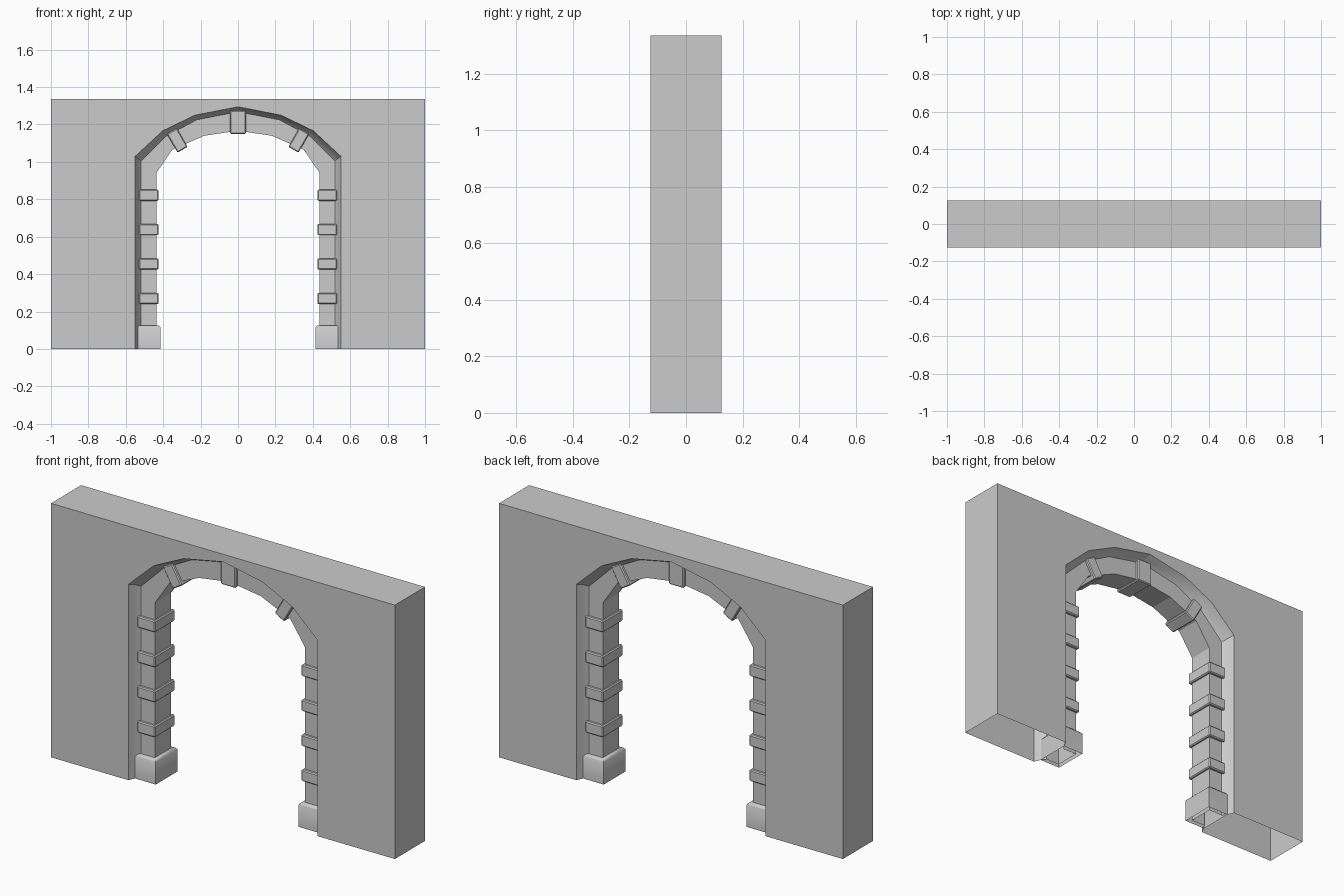
import bpy, bmesh, math
from mathutils import Vector, Matrix

if "Cube" in bpy.data.objects:
    bpy.data.objects.remove(bpy.data.objects["Cube"])

stone = bpy.data.materials.new("grey stone")
stone.use_nodes = True
GREY = (0.6, 0.6, 0.6, 1)
stone.diffuse_color = GREY
stone.node_tree.nodes["Principled BSDF"].inputs["Base Color"].default_value = GREY

HALF_W, HALF_D, HEIGHT = 1.0, 0.125, 1.335
FRAME_D, BAND_D, BASE_D = 0.067, 0.083, 0.091


def finish(bm, name, smooth=None):
    mesh = bpy.data.meshes.new(name)
    bm.to_mesh(mesh)
    bm.free()
    mesh.materials.append(stone)
    obj = bpy.data.objects.new(name, mesh)
    bpy.context.collection.objects.link(obj)
    if smooth:
        bpy.ops.object.select_all(action='DESELECT')
        obj.select_set(True)
        bpy.context.view_layer.objects.active = obj
        bpy.ops.object.shade_smooth_by_angle(angle=math.radians(smooth))
    return obj


def orient(bm, wanted):
    """Turn every face so that its normal follows wanted(centre)."""
    bm.normal_update()
    for f in bm.faces:
        if f.normal.dot(wanted(f.calc_center_median())) < 0:
            f.normal_flip()


def arch(half):
    """Full opening outline from the right foot over the crown."""
    return [(-x, z) for x, z in half] + [(x, z) for x, z in reversed(half[:-1])]


def blend(a, b, t):
    return [(p[0] + (q[0] - p[0]) * t, p[1] + (q[1] - p[1]) * t) for p, q in zip(a, b)]


def loft(name, rings, smooth=None):
    """Strip through outlines placed at successive depths."""
    bm = bmesh.new()
    rows = [[bm.verts.new((x, y, z)) for x, z in pts] for pts, y in rings]
    for r, s in zip(rows, rows[1:]):
        for i in range(len(r) - 1):
            bm.faces.new((r[i], r[i + 1], s[i + 1], s[i]))
    orient(bm, lambda c: Vector((0, math.copysign(0.6, c.y) if abs(c.y) > 0.01 else 0, 0.5)) - c)
    return finish(bm, name, smooth)


def block(name, size, place, bevel=0.005, open_bottom=False, smooth=None):
    bm = bmesh.new()
    bmesh.ops.create_cube(bm, size=1, matrix=Matrix.Diagonal((*size, 1)))
    if open_bottom:
        low = [f for f in bm.faces if f.normal.z < -0.5]
        bmesh.ops.delete(bm, geom=low, context='FACES_ONLY')
        edges = [e for e in bm.edges if all(v.co.z > 0 for v in e.verts)]
    else:
        edges = list(bm.edges)
    bmesh.ops.bevel(bm, geom=edges, offset=bevel, segments=1, affect='EDGES')
    bm.transform(place)
    return finish(bm, name, smooth)


# Opening outlines: wall edge, frame edge, inner edge
outer = arch([(0.55, 0), (0.55, 1.03), (0.402, 1.167), (0.23, 1.25), (0, 1.295)])
frame = arch([(0.518, 0), (0.518, 1.005), (0.385, 1.137), (0.22, 1.225), (0, 1.268)])
inner = arch([(0.437, 0), (0.437, 0.94), (0.352, 1.065), (0.18, 1.14), (0, 1.167)])

# Wall shell, open underneath
bm = bmesh.new()
box = [(HALF_W, 0), (HALF_W, HEIGHT), (-HALF_W, HEIGHT), (-HALF_W, 0)]
sides = []
for y in (-HALF_D, HALF_D):
    verts = [bm.verts.new((x, y, z)) for x, z in box + outer]
    bm.faces.new(verts)
    sides.append(verts)
for i in range(3):
    bm.faces.new((sides[0][i], sides[0][i + 1], sides[1][i + 1], sides[1][i]))
orient(bm, lambda c: Vector((c.x if abs(c.x) > 0.9 else 0, c.y * 9, max(0, c.z - 1.3))))
finish(bm, "wall")

# Splayed reveals, front and back
step = blend(outer, frame, 0.53)
for name, s in (("front_reveal", -1), ("back_reveal", 1)):
    loft(name, [(outer, s * HALF_D), (step, s * 0.085), (frame, s * FRAME_D)], 20)

# Recessed arch frame
loft("arch_frame", [(frame, -FRAME_D), (inner, -FRAME_D), (inner, FRAME_D), (frame, FRAME_D)])

# Jamb bands and bases on both sides
for side, s in (("left", 1), ("right", -1)):
    for n in range(4):
        block(f"{side}_band_{n + 1}", (0.104, 2 * BAND_D, 0.06),
              Matrix.Translation((s * 0.477, 0, 0.27 + n * 0.184)))
    block(f"{side}_base", (0.12, 2 * BASE_D, 0.126),
          Matrix.Translation((s * 0.475, 0, 0.063)), 0.009, True, 50)
    # Slanted arch stones
    block(f"{side}_arch_stone", (0.062, 2 * BAND_D, 0.115),
          Matrix.Translation((s * 0.325, 0, 1.115)) @ Matrix.Rotation(s * math.radians(30), 4, 'Y'))

# Keystone
block("keystone", (0.086, 2 * BAND_D, 0.125), Matrix.Translation((0, 0, 1.213)))
